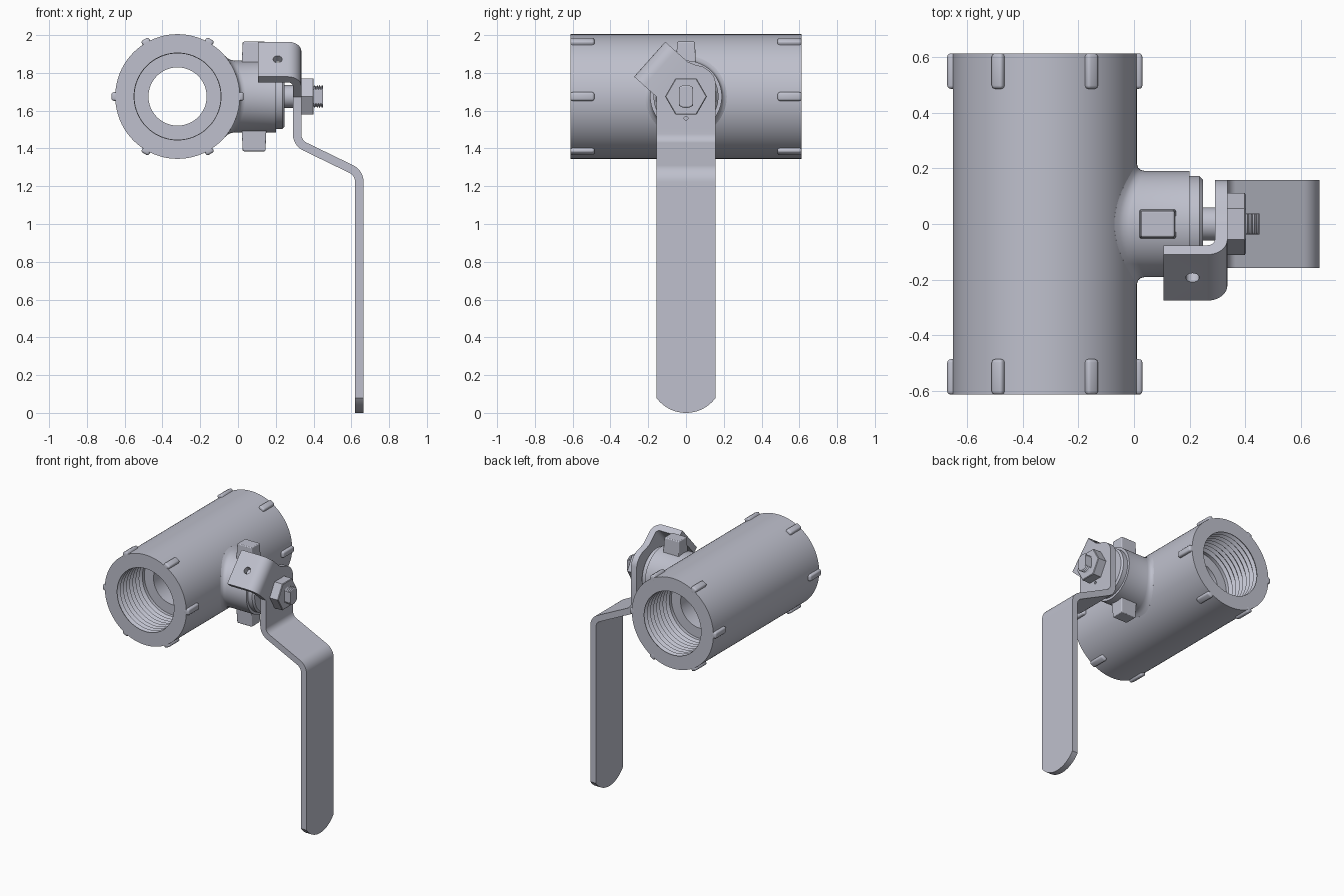
import bpy, bmesh, math
from mathutils import Vector

if "Cube" in bpy.data.objects:
    bpy.data.objects.remove(bpy.data.objects["Cube"], do_unlink=True)

CX, CZ = -0.32, 1.675      # pipe axis
R = 0.33                   # pipe outer radius

metal = bpy.data.materials.new("grey_metal")
metal.use_nodes = True
COLOUR = (0.52, 0.53, 0.61, 1)
metal.diffuse_color = COLOUR
metal.node_tree.nodes["Principled BSDF"].inputs["Base Color"].default_value = COLOUR


def add(name, bm):
    bmesh.ops.recalc_face_normals(bm, faces=bm.faces)
    me = bpy.data.meshes.new(name)
    bm.to_mesh(me)
    bm.free()
    me.materials.append(metal)
    ob = bpy.data.objects.new(name, me)
    bpy.context.collection.objects.link(ob)
    return ob


def activate(ob):
    bpy.ops.object.select_all(action="DESELECT")
    ob.select_set(True)
    bpy.context.view_layer.objects.active = ob


def smooth(ob, angle=30):
    activate(ob)
    bpy.ops.object.shade_smooth_by_angle(angle=math.radians(angle))
    return ob


def bevel(ob, width):
    mod = ob.modifiers.new("bevel", "BEVEL")
    mod.width, mod.segments = width, 3
    activate(ob)
    bpy.ops.object.modifier_apply(modifier=mod.name)


def skin(name, rings, closed=False):
    """Bridge equal rings of points; cap the ends unless closed."""
    bm = bmesh.new()
    vs = [[bm.verts.new(p) for p in ring] for ring in rings]
    n = len(vs[0])
    for i in range(len(vs) if closed else len(vs) - 1):
        a, b = vs[i], vs[(i + 1) % len(vs)]
        for j in range(n):
            k = (j + 1) % n
            bm.faces.new((a[j], a[k], b[k], b[j]))
    if not closed:
        bm.faces.new(vs[0])
        bm.faces.new(vs[-1])
    return add(name, bm)


def turns(n):
    return [2 * math.pi * i / n for i in range(n)]


def along_y(a, r, t):
    return (CX + r * math.cos(t), a, CZ + r * math.sin(t))


def along_x(a, r, t):
    return (a, r * math.cos(t), CZ + r * math.sin(t))


def lathe(name, profile, place, segs=64, closed=False):
    return skin(name, [[place(a, r, t) for t in turns(segs)] for a, r in profile], closed)


def prism(name, outline, place, lo, hi):
    return skin(name, [[place(u, v, w) for u, v in outline] for w in (lo, hi)])


def strip(path, radius, half=0.0225):
    """Outline of a bent strip around a path with rounded corners."""
    pts = [Vector(p) for p in path]
    line = []
    for i, p in enumerate(pts):
        if i in (0, len(pts) - 1):
            d = (pts[1] - p) if i == 0 else (p - pts[i - 1])
            line.append((p, d.normalized()))
            continue
        d0, d1 = (p - pts[i - 1]).normalized(), (pts[i + 1] - p).normalized()
        turn = d0.angle_signed(d1)
        side = -1 if turn > 0 else 1
        n0 = Vector((-d0.y, d0.x)) * side
        centre = p - d0 * radius * math.tan(abs(turn) / 2) + n0 * radius
        for k in range(9):
            s = abs(turn) * k / 8
            d = d0 * math.cos(s) + n0 * math.sin(s)
            n = n0 * math.cos(s) - d0 * math.sin(s)
            line.append((centre - n * radius, d))
    left = [p + Vector((-d.y, d.x)) * half for p, d in line]
    right = [p - Vector((-d.y, d.x)) * half for p, d in line]
    return left + right[::-1]


def drill(ob, centre, direction, radius):
    bpy.ops.mesh.primitive_cylinder_add(vertices=24, radius=radius, depth=0.2, location=centre)
    cutter = bpy.context.object
    cutter.rotation_euler = Vector(direction).to_track_quat("Z", "Y").to_euler()
    mod = ob.modifiers.new("hole", "BOOLEAN")
    mod.operation, mod.solver, mod.object = "DIFFERENCE", "EXACT", cutter
    activate(ob)
    bpy.ops.object.modifier_apply(modifier=mod.name)
    bpy.data.objects.remove(cutter, do_unlink=True)


# Pipe body: outer wall, threaded sockets and narrower middle bore
END, PITCH, TURNS = 0.612, 0.036, 8
socket = [(END, 0.23)]
for i in range(TURNS):
    y = END - PITCH * i
    socket += [(y - PITCH / 2, 0.245), (y - PITCH, 0.228)]
socket += [(0.30, 0.228), (0.30, 0.154)]
wall = [(-END, R), (END, R)] + socket + [(-y, r) for y, r in reversed(socket)]
smooth(lathe("pipe_body", wall, along_y, 96, closed=True), 25)

# Grip ribs around both pipe ends
for side in (-1, 1):
    for t in turns(6):
        rib = prism("grip_rib", [(0.30, -0.023), (0.35, -0.023), (0.35, 0.023), (0.30, 0.023)],
                    lambda u, v, w, t=t: (CX + u * math.cos(t) - v * math.sin(t), w,
                                          CZ + u * math.sin(t) + v * math.cos(t)),
                    *sorted((side * 0.485, side * END)))
        bevel(rib, 0.012)
        smooth(rib, 40)

# Valve neck, with a fillet that follows the pipe surface
rings = []
for r, dx in [(0.218, -0.02), (0.216, 0), (0.202, 0.005), (0.194, 0.014), (0.19, 0.03)]:
    rings.append([along_x(CX + math.sqrt(R * R - (r * math.sin(t)) ** 2) + dx, r, t)
                  for t in turns(64)])
rings.append([along_x(0.2, 0.19, t) for t in turns(64)])
smooth(skin("valve_neck", rings))

# Stop lugs above and below the neck
for side in (-1, 1):
    lug = skin("stop_lug", [[(0.085 + sx * g, sy * (g - 0.013), CZ + side * h)
                             for sx, sy in ((-1, -1), (1, -1), (1, 1), (-1, 1))]
                            for g, h in ((0.067, 0.14), (0.06, 0.29))])
    bevel(lug, 0.006)

# Collar and stem
smooth(lathe("neck_collar", [(0.19, 0.172), (0.235, 0.172), (0.247, 0.16)], along_x))
smooth(lathe("stem", [(0.22, 0.06), (0.39, 0.06)], along_x, 32))

# Threaded stem tip with two flats
thread = [(0.38, 0.06)]
for i in range(4):
    thread += [(0.40 + i * 0.013, 0.05), (0.4065 + i * 0.013, 0.061)]
thread.append((0.45, 0.054))
tip = lathe("stem_tip", thread, along_x, 48)
for v in tip.data.vertices:
    v.co.y = max(-0.037, min(0.037, v.co.y))
smooth(tip, 25)

# Hex nut
lathe("hex_nut", [(0.33, 0.111), (0.397, 0.111), (0.401, 0.106)], along_x, 6)

# Handle: rounded blade
X0, X1, HALF = 0.62, 0.665, 0.157
rad = (HALF ** 2 + 0.08 ** 2) / 0.16
span = math.asin(HALF / rad)
arc = [(rad * math.sin(s), rad - rad * math.cos(s))
       for s in (span * (k / 12 - 1) for k in range(25))]
smooth(prism("handle_blade", arc + [(HALF, 1.2), (-HALF, 1.2)],
             lambda y, z, x: (x, y, z), X0, X1))

# Handle: double bend
bend = strip([(0.3125, 1.5), (0.3125, 1.43), (0.6425, 1.27), (0.6425, 1.2)], 0.075)
smooth(prism("handle_bend", bend, lambda x, z, y: (x, y, z), -HALF, HALF))

# Handle: head plate and folded stop tab, tilted to one side
N = Vector((0, -0.746, 0.666))
T = Vector((0, 0.666, 0.746))
T0, T1, FOLD = -0.105, 0.143, 0.115


def tilted(x, n, t):
    return Vector((x, 0, CZ)) + N * n + T * t


corners = [tilted(0, FOLD, t) for t in (T1, T0)]
head = prism("handle_head",
             [(-HALF, 1.5), (HALF, 1.5), (HALF, 1.75), (0.148, 1.78), (0.125, 1.81),
              (0.09, 1.833), (0.05, 1.842)] + [(c.y, c.z) for c in corners],
             lambda y, z, x: (x, y, z), 0.29, 0.335)
drill(head, (0.31, 0, 1.56), (1, 0, 0), 0.01)
smooth(head)

tab = prism("stop_tab", strip([(0.105, 0.2525), (0.3125, 0.2525), (0.3125, FOLD)], 0.05),
            tilted, T0, T1)
drill(tab, tilted(0.21, 0.2525, (T0 + T1) / 2), N, 0.024)
smooth(tab)
